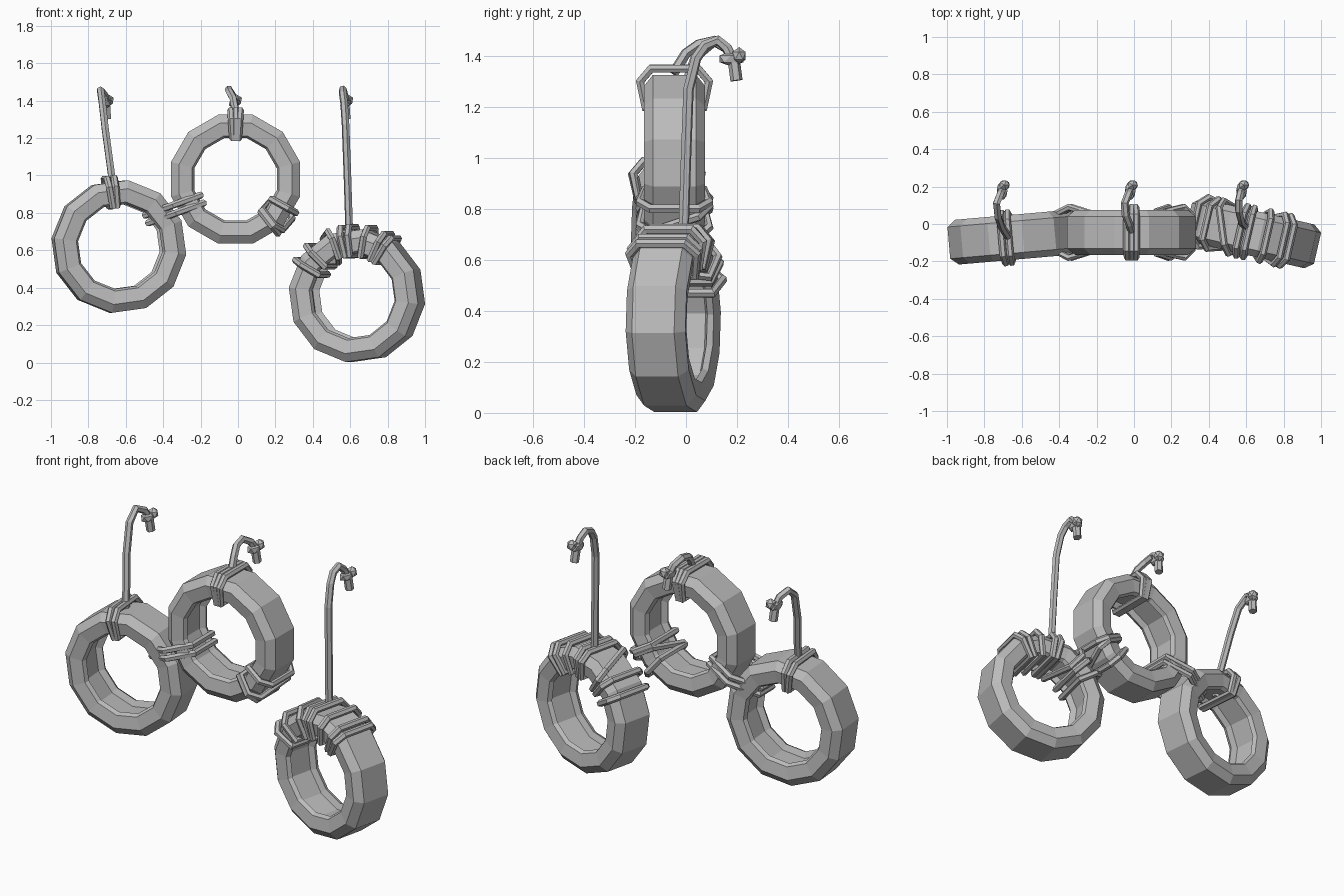
import bpy, bmesh
from math import cos, sin, radians, pi
from mathutils import Matrix, Vector

cube = bpy.data.objects.get("Cube")
if cube:
    bpy.data.objects.remove(cube, do_unlink=True)

GREY = bpy.data.materials.new("plain_grey")
GREY.use_nodes = True
GREY.diffuse_color = (0.5, 0.5, 0.5, 1)
GREY.node_tree.nodes["Principled BSDF"].inputs["Base Color"].default_value = (0.5, 0.5, 0.5, 1)


def add_mesh(name, bm):
    bmesh.ops.recalc_face_normals(bm, faces=bm.faces)
    mesh = bpy.data.meshes.new(name)
    bm.to_mesh(mesh)
    bm.free()
    mesh.materials.append(GREY)
    obj = bpy.data.objects.new(name, mesh)
    bpy.context.collection.objects.link(obj)
    return obj


def rope(name, points, radius, closed=False):
    """Low-poly rope swept along a path and turned into a mesh."""
    curve = bpy.data.curves.new(name, 'CURVE')
    curve.dimensions = '3D'
    curve.bevel_depth = radius
    curve.bevel_resolution = 1
    curve.use_fill_caps = True
    spline = curve.splines.new('POLY')
    spline.points.add(len(points) - 1)
    for p, co in zip(spline.points, points):
        p.co = (*co, 1)
    spline.use_cyclic_u = closed
    spline.use_smooth = False
    curve.materials.append(GREY)
    obj = bpy.data.objects.new(name, curve)
    bpy.context.collection.objects.link(obj)
    bpy.ops.object.select_all(action='DESELECT')
    obj.select_set(True)
    bpy.context.view_layer.objects.active = obj
    bpy.ops.object.convert(target='MESH')


def mirrored(half):
    """Half a cross-section (radius, depth) completed to a closed loop."""
    return half + [(r, -y) for r, y in reversed(half)]


TYRE = mirrored([(.357, .085), (.312, .12), (.24, .108), (.228, .085), (.262, .07)])
WRAP = mirrored([(.37, .092), (.32, .135), (.217, .115)])


def tyre(name, place, roll, sides=12):
    """Twelve-sided ring with a hollow inner face."""
    bm = bmesh.new()
    rings = []
    for i in range(sides):
        a = roll + 2 * pi * i / sides
        rings.append([bm.verts.new(place @ Vector((r * cos(a), y, r * sin(a)))) for r, y in TYRE])
    n = len(TYRE)
    for i in range(sides):
        a, b = rings[i], rings[(i + 1) % sides]
        for j in range(n):
            k = (j + 1) % n
            bm.faces.new((a[j], a[k], b[k], b[j]))
    add_mesh(name, bm)


def wrap(name, place, degrees, skew=0):
    """One strand tied around the body of a tyre, optionally slanted."""
    pts = []
    for r, y in WRAP:
        a = radians(degrees + skew * y / .135)
        pts.append(place @ Vector((r * cos(a), y, r * sin(a))))
    rope(name, pts, .019, True)


def lump(bm, centre, size):
    m = Matrix.Translation(centre) @ Matrix.Diagonal((*size, 1))
    bmesh.ops.create_icosphere(bm, subdivisions=1, radius=1, matrix=m)


def knot(name, x, y, z):
    """Lumpy knot with a short tail at the end of a hanging rope."""
    bm = bmesh.new()
    lump(bm, (x, y, z), (.032, .055, .03))
    lump(bm, (x + .012, y + .03, z + .012), (.032, .03, .034))
    add_mesh(name, bm)
    rope(name + "_tail", [(x, y + .01, z - .01), (x + .005, y + .02, z - .085)], .024)


# Tyres: name, centre, yaw, roll, strands as (angle, skew)
TYRES = [
    ("right", (-.637, -.07, .62), 5, -7, [(95, 0), (101, 0)]),
    ("middle", (-.013, -.045, .98), 0, 15,
     [(86, 0), (90, 0), (94, 0), (-52, 0), (-29, 0), (-41, 9)]),
    ("left", (.636, -.05, .357), -13, -7,
     [(56, 0), (63, 0), (78, 0), (94, 0), (101, 0), (118, 9), (134, 0), (149, 0)]),
]
for name, centre, yaw, roll, strands in TYRES:
    place = Matrix.Translation(centre) @ Matrix.Rotation(radians(yaw), 4, 'Z')
    tyre(name + "_tyre", place, radians(roll))
    for i, (angle, skew) in enumerate(strands):
        wrap(f"{name}_wrap_{i + 1}", place, angle, skew)

# Double strand binding the right tyre to the middle one
for i, lift in enumerate((-.021, .021)):
    along = [(-.49, .06), (-.34, .135), (-.19, .09)]
    loop = along + [(x, -y) for x, y in reversed(along)]
    rope(f"binding_{i + 1}",
         [(x - lift * .4, y - .045, .82 + (x + .34) * .36 + lift) for x, y in loop], .019, True)

# Hanging ropes, each bending backwards to a knot
HANGERS = {
    "right": [(-.665, -.08, .86), (-.672, -.07, .97), (-.71, -.01, 1.25), (-.727, .04, 1.4),
              (-.735, .11, 1.455), (-.715, .16, 1.43), (-.705, .18, 1.39)],
    "middle": [(-.01, -.05, 1.33), (-.025, .0, 1.41), (-.045, .05, 1.445),
               (-.05, .11, 1.46), (-.03, .16, 1.43), (-.02, .18, 1.39)],
    "left": [(.595, -.01, .69), (.585, .0, 1.0), (.575, .01, 1.27), (.567, .04, 1.39),
             (.56, .075, 1.44), (.56, .125, 1.46), (.568, .16, 1.43), (.575, .18, 1.39)],
}
for name, path in HANGERS.items():
    rope(name + "_rope", path, .021)
    knot(name + "_knot", path[-1][0], .178, 1.388)
